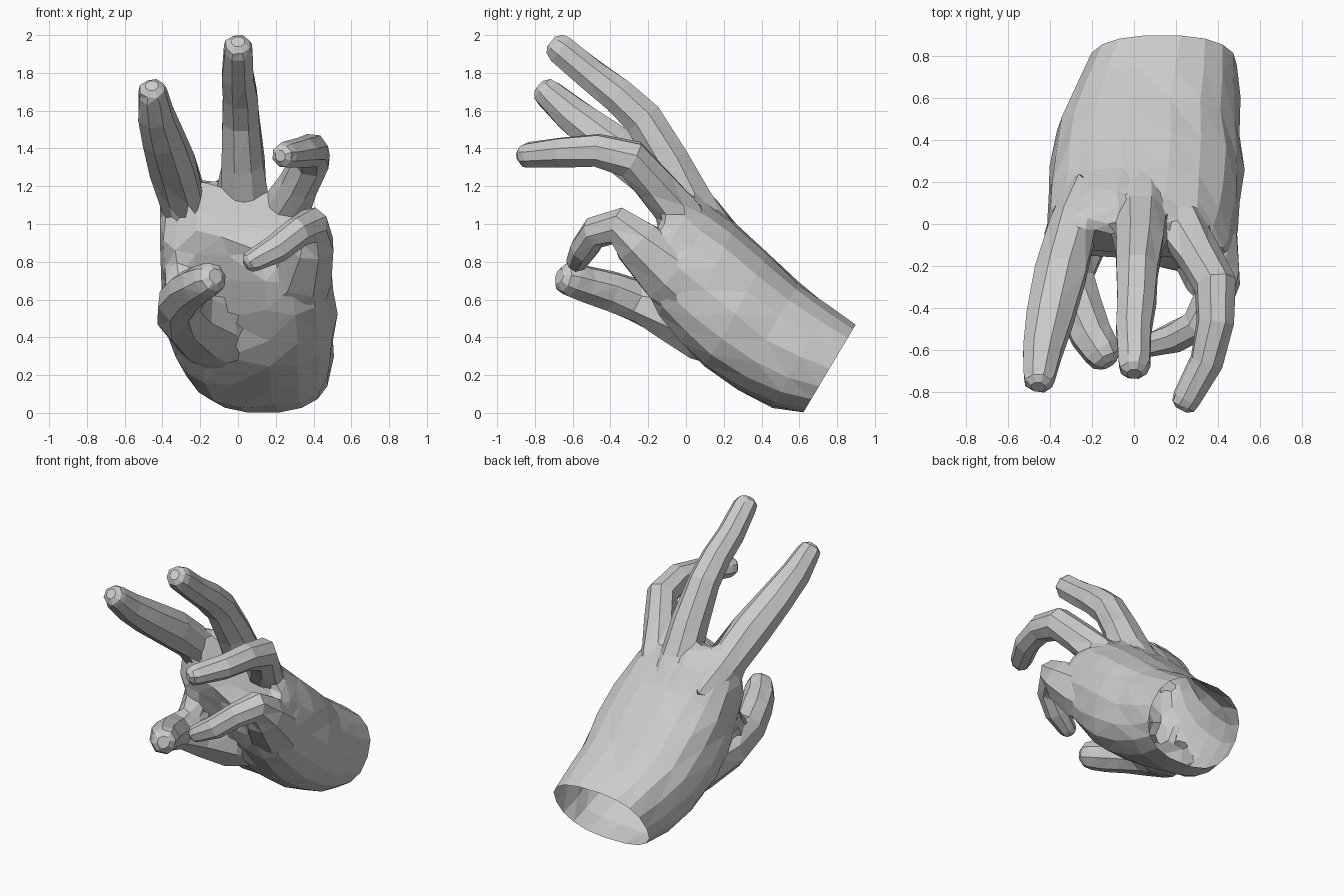
import bpy, bmesh, math, random
from mathutils import Vector

random.seed(4)
if "Cube" in bpy.data.objects:
    bpy.data.objects.remove(bpy.data.objects["Cube"])

skin = bpy.data.materials.new("plain grey")
skin.use_nodes = True
skin.diffuse_color = (0.6, 0.6, 0.6, 1)
skin.node_tree.nodes["Principled BSDF"].inputs["Base Color"].default_value = skin.diffuse_color


def loft(name, rings, jitter=0.0):
    """Skin a list of point rings into a closed, triangulated solid."""
    bm = bmesh.new()
    loops = []
    for i, ring in enumerate(rings):
        amount = jitter if 0 < i < len(rings) - 1 else 0
        loops.append([bm.verts.new(p + amount * Vector([random.uniform(-1, 1) for _ in "xyz"]))
                      for p in ring])
    for low, high in zip(loops, loops[1:]):
        n = len(low)
        for i in range(n):
            j = (i + 1) % n
            bm.faces.new((low[i], low[j], high[j], high[i]))
    bm.faces.new(loops[0][::-1])
    bm.faces.new(loops[-1])
    bmesh.ops.triangulate(bm, faces=[f for f in bm.faces if len(f.verts) == 4])
    bmesh.ops.recalc_face_normals(bm, faces=bm.faces)
    mesh = bpy.data.meshes.new(name)
    bm.to_mesh(mesh)
    bm.free()
    mesh.materials.append(skin)
    obj = bpy.data.objects.new(name, mesh)
    bpy.context.collection.objects.link(obj)
    return obj


def palm_ring(top, bottom, left, right, roll, dent, sides=18):
    """Oval through a back point and a palm point, rolled and hollowed towards the thumb."""
    top, bottom = Vector((0, *top)), Vector((0, *bottom))
    centre, v = (top + bottom) / 2, (top - bottom) / 2
    mid, half = (left + right) / 2, (right - left) / 2
    ring = []
    for i in range(sides):
        a = 2 * math.pi * i / sides
        c = math.copysign(abs(math.cos(a)) ** 0.8, math.cos(a))
        s = math.copysign(abs(math.sin(a)) ** 0.85, math.sin(a))
        if s < 0:
            s *= 1 - dent * max(0, 1 - abs(c + 0.28) * 1.6)
        ring.append(centre + v * s + Vector((mid + half * c, 0, 0)) - v.normalized() * roll * c)
    return ring


def finger(name, path, sides=8):
    """Tapering tube along (x, y, z, radius) points with a rounded tip."""
    pts = [Vector(p[:3]) for p in path]
    radii = [p[3] for p in path]
    end = (pts[-1] - pts[-2]).normalized()
    r = radii[-1]
    for step, scale in ((0.5, 0.85), (0.8, 0.45)):
        pts.append(pts[len(path) - 1] + end * r * step)
        radii.append(r * scale)
    rings, u, last = [], None, None
    for i, p in enumerate(pts):
        before = (p - pts[i - 1]).normalized() if i else Vector()
        after = (pts[i + 1] - p).normalized() if i + 1 < len(pts) else Vector()
        t = (before + after).normalized()
        if u is None:
            u = (Vector((1, 0, 0)) - t * t.x).normalized()
        else:
            u = last.rotation_difference(t) @ u
        last, w = t, t.cross(u)
        turn = [2 * math.pi * (k + 0.5) / sides for k in range(sides)]
        rings.append([p + (u * math.cos(a) + w * math.sin(a)) * radii[i] for a in turn])
    return loft(name, rings, 0.004)


# palm and open wrist, from the wrist up to the knuckles
hand = loft("hand", [
    palm_ring((0.90, 0.47), (0.62, 0.00), -0.22, 0.49, 0.00, 0.0),
    palm_ring((0.76, 0.57), (0.46, 0.03), -0.29, 0.50, 0.00, 0.0),
    palm_ring((0.60, 0.69), (0.27, 0.11), -0.36, 0.50, 0.01, 0.1),
    palm_ring((0.43, 0.85), (0.09, 0.23), -0.40, 0.52, 0.02, 0.2),
    palm_ring((0.27, 1.00), (-0.03, 0.36), -0.41, 0.51, 0.04, 0.4),
    palm_ring((0.15, 1.11), (-0.14, 0.52), -0.42, 0.49, 0.07, 0.6),
    palm_ring((0.07, 1.18), (-0.21, 0.69), -0.41, 0.47, 0.10, 0.6),
    palm_ring((0.00, 1.20), (-0.20, 0.87), -0.40, 0.44, 0.12, 0.2),
    palm_ring((-0.06, 1.18), (-0.14, 1.00), -0.36, 0.36, 0.10, 0.0),
], 0.008)

# digits, each starting inside the palm
digits = [
    finger("index_finger", [(-0.22, 0.15, 0.94, 0.12), (-0.285, -0.01, 1.10, 0.125),
                            (-0.35, -0.24, 1.305, 0.13), (-0.40, -0.45, 1.46, 0.117),
                            (-0.435, -0.61, 1.585, 0.10), (-0.45, -0.73, 1.69, 0.08)]),
    finger("middle_finger", [(0.04, 0.17, 0.93, 0.12), (0.03, 0.03, 1.09, 0.135),
                             (0.025, -0.09, 1.33, 0.122), (0.015, -0.225, 1.555, 0.108),
                             (0.01, -0.36, 1.68, 0.10), (0.00, -0.50, 1.79, 0.09),
                             (0.00, -0.665, 1.925, 0.08)]),
    finger("ring_finger", [(0.19, 0.10, 0.86, 0.12), (0.24, -0.04, 1.05, 0.125),
                           (0.32, -0.17, 1.21, 0.108), (0.39, -0.29, 1.345, 0.103),
                           (0.39, -0.47, 1.39, 0.093), (0.345, -0.66, 1.38, 0.082),
                           (0.25, -0.835, 1.365, 0.07)]),
    finger("little_finger", [(0.28, 0.08, 0.58, 0.18), (0.33, -0.09, 0.75, 0.18),
                             (0.38, -0.265, 0.905, 0.135), (0.38, -0.355, 0.995, 0.097),
                             (0.31, -0.48, 0.955, 0.084), (0.20, -0.54, 0.87, 0.077),
                             (0.08, -0.575, 0.805, 0.06)]),
    finger("thumb", [(-0.10, 0.27, 0.44, 0.22), (-0.18, 0.10, 0.47, 0.21),
                     (-0.28, -0.07, 0.53, 0.16), (-0.31, -0.25, 0.59, 0.12),
                     (-0.26, -0.40, 0.645, 0.112), (-0.205, -0.53, 0.68, 0.103),
                     (-0.155, -0.61, 0.705, 0.092)]),
    # skin between thumb and index knuckle
    finger("thumb_web", [(-0.27, 0.10, 0.88, 0.11), (-0.30, -0.02, 0.76, 0.10),
                         (-0.30, -0.12, 0.62, 0.10)]),
]

# fuse the digits into one skin
for digit in digits:
    join = hand.modifiers.new(digit.name, "BOOLEAN")
    join.operation, join.solver, join.object = "UNION", "EXACT", digit
graph = bpy.context.evaluated_depsgraph_get()
fused = bpy.data.meshes.new_from_object(hand.evaluated_get(graph))
hand.modifiers.clear()
hand.data = fused
for digit in digits:
    bpy.data.objects.remove(digit)

# open the wrist and soften the webs between the fingers
bm = bmesh.new()
bm.from_mesh(fused)
out = Vector((0, 0.86, -0.51))
wrist = Vector((0.13, 0.76, 0.235))
cap = [f for f in bm.faces if f.normal.dot(out) > 0.95
       and abs((f.calc_center_median() - wrist).dot(out)) < 0.02]
bmesh.ops.delete(bm, geom=cap, context="FACES")
bmesh.ops.remove_doubles(bm, verts=bm.verts, dist=0.012)
webs = [v for v in bm.verts if any(not e.is_convex and e.is_manifold and e.calc_face_angle(0) > 0.5
                                   for e in v.link_edges)]
bmesh.ops.smooth_vert(bm, verts=webs, factor=0.5, use_axis_x=True, use_axis_y=True, use_axis_z=True)
bm.to_mesh(fused)
bm.free()
for poly in fused.polygons:
    poly.use_smooth = False
